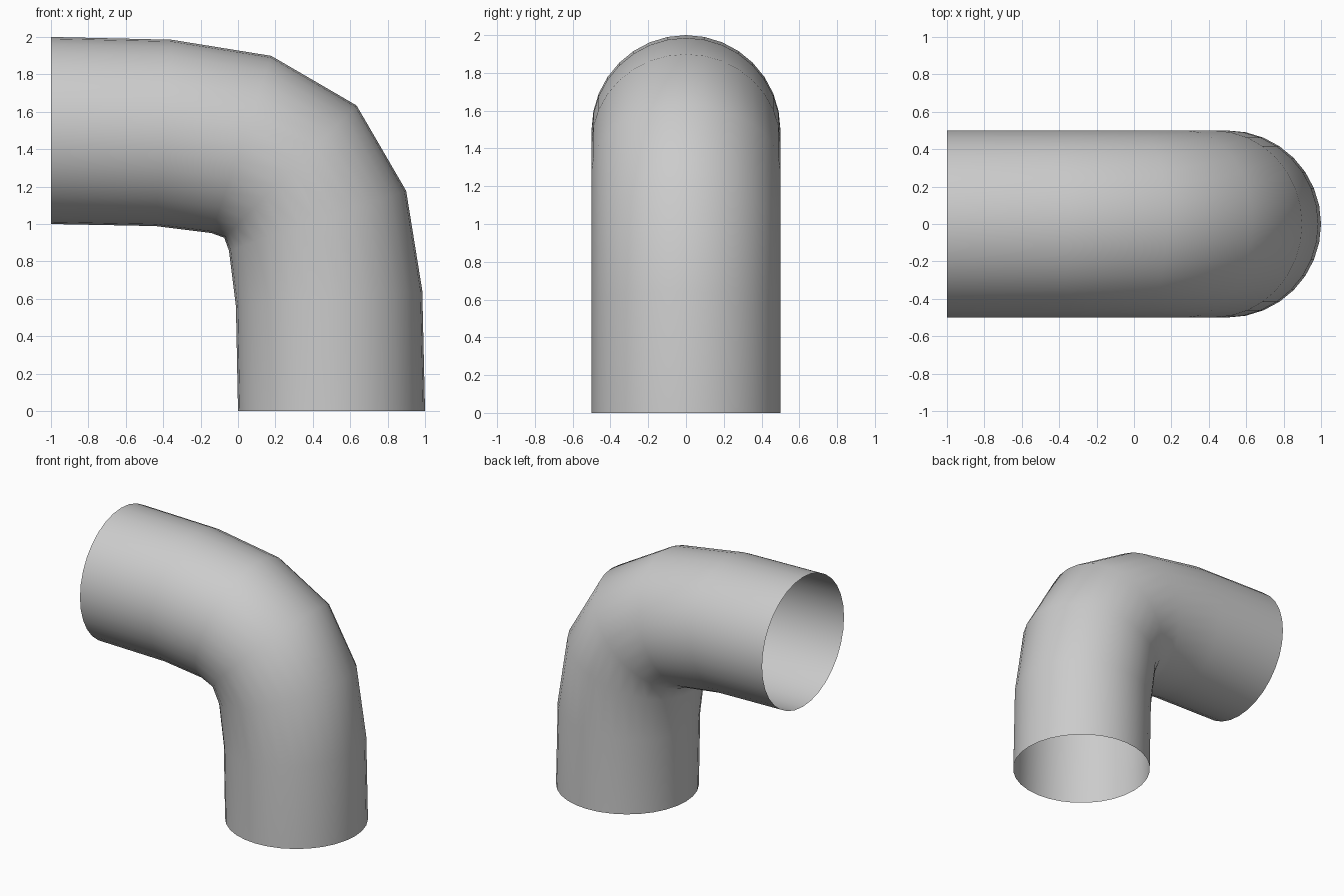
import bpy

if "Cube" in bpy.data.objects:
    bpy.data.objects.remove(bpy.data.objects["Cube"])

# Centre line of the pipe: one bezier segment turning from vertical to horizontal
curve = bpy.data.curves.new("pipe_bend", 'CURVE')
curve.dimensions = '3D'
curve.fill_mode = 'FULL'
curve.resolution_u = 6
curve.bevel_depth = 0.5
curve.bevel_resolution = 14
curve.use_fill_caps = False
spline = curve.splines.new('BEZIER')
spline.bezier_points.add(1)
spline.resolution_u = 6
reach = 1.414
ends = [((0.5, 0, 0), (0, 0, reach)), ((-1, 0, 1.5), (-reach, 0, 0))]
for point, (co, step) in zip(spline.bezier_points, ends):
    point.handle_left_type = point.handle_right_type = 'FREE'
    point.co = co
    point.handle_left = [c - s for c, s in zip(co, step)]
    point.handle_right = [c + s for c, s in zip(co, step)]

# Open-ended smooth pipe
pipe = bpy.data.objects.new("pipe_bend", curve)
bpy.context.collection.objects.link(pipe)
bpy.context.view_layer.objects.active = pipe
pipe.select_set(True)
bpy.ops.object.convert(target='MESH')
bpy.ops.object.shade_smooth()
